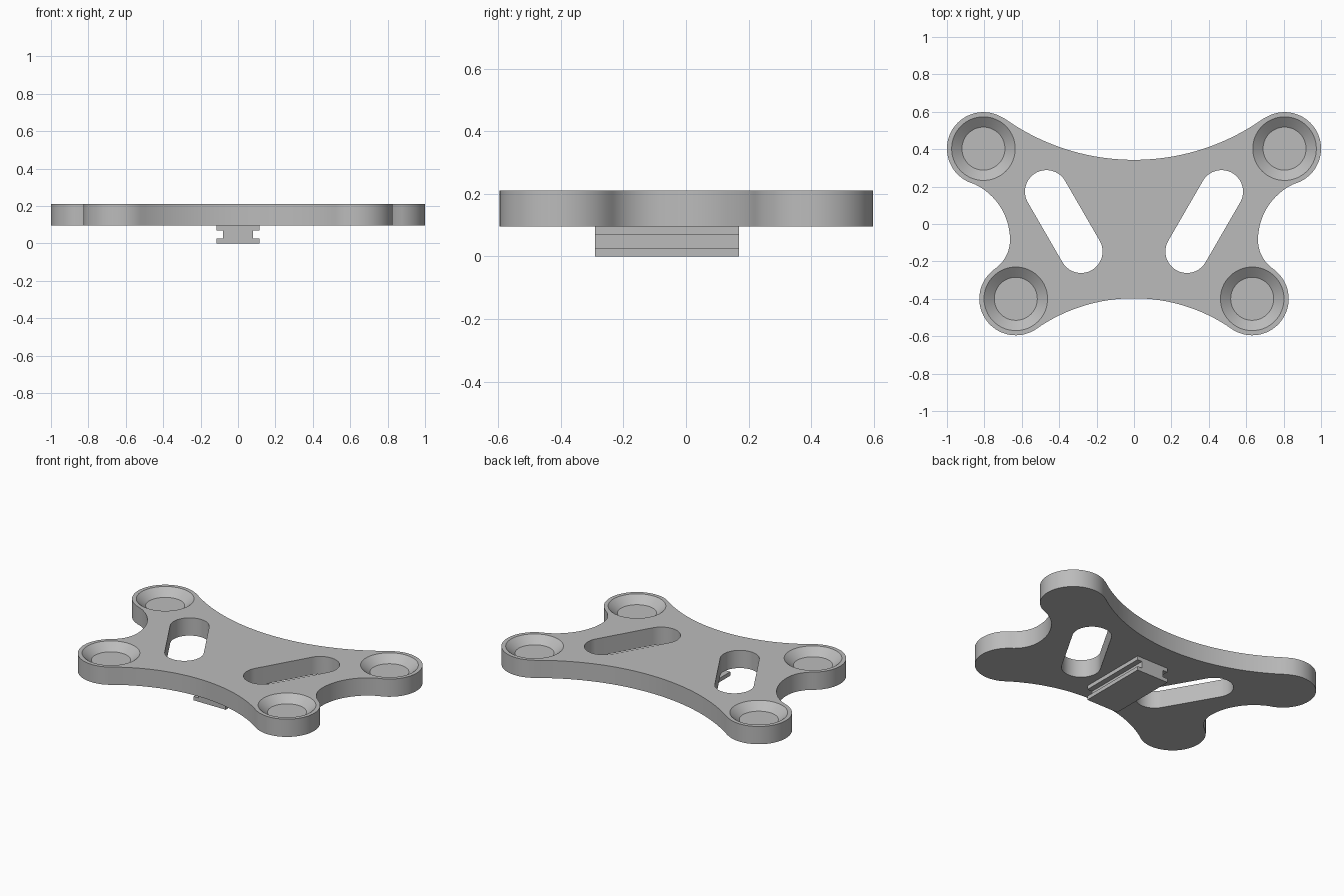
import bpy, bmesh
from math import atan2, cos, sin, pi, ceil
from mathutils import Vector

cube = bpy.data.objects.get("Cube")
if cube:
    bpy.data.objects.remove(cube, do_unlink=True)

grey = bpy.data.materials.new("plain grey")
grey.use_nodes = True
COLOUR = (0.5, 0.5, 0.5, 1)
grey.diffuse_color = COLOUR
grey.node_tree.nodes["Principled BSDF"].inputs["Base Color"].default_value = COLOUR

BOTTOM, TOP = 0.095, 0.21
LOBE = 0.195
REAR, FRONT = Vector((0.805, 0.403)), Vector((0.632, -0.4))


def arc(centre, radius, start, end, turn):
    """Points from start to end around centre; turn is 1 for anticlockwise."""
    a = atan2(*(start - centre).yx)
    sweep = turn * ((turn * (atan2(*(end - centre).yx) - a)) % (2 * pi))
    n = max(6, ceil(abs(sweep) / (pi / 36)), ceil(abs(sweep) * radius / 0.035))
    return [centre + radius * Vector((cos(a + sweep * i / n), sin(a + sweep * i / n)))
            for i in range(n + 1)]


def prism(name, points, offset):
    """Extrude a closed loop of 3D points along an offset."""
    bm = bmesh.new()
    face = bm.faces.new([bm.verts.new(p) for p in points])
    out = bmesh.ops.extrude_face_region(bm, geom=[face])["geom"]
    bmesh.ops.translate(bm, vec=offset, verts=[v for v in out if isinstance(v, bmesh.types.BMVert)])
    bmesh.ops.recalc_face_normals(bm, faces=bm.faces[:])
    mesh = bpy.data.meshes.new(name)
    bm.to_mesh(mesh)
    bm.free()
    obj = bpy.data.objects.new(name, mesh)
    bpy.context.collection.objects.link(obj)
    mesh.materials.append(grey)
    return obj


def cut(target, cutter):
    """Subtract the cutter and remove it."""
    mod = target.modifiers.new("cut", 'BOOLEAN')
    mod.operation, mod.solver, mod.object = 'DIFFERENCE', 'EXACT', cutter
    bpy.context.view_layer.objects.active = target
    bpy.ops.object.modifier_apply(modifier=mod.name)
    bpy.data.objects.remove(cutter, do_unlink=True)


# Plate outline: tangent arcs down the left half, then mirrored
circles = [(Vector((0, 1.537)), 1.194, 1), (REAR, LOBE, -1),
           (Vector((0.994, -0.086)), 0.331, 1), (Vector((0.849, -0.086)), 0.186, 1),
           (FRONT, LOBE, -1), (Vector((0, -1.313)), 0.916, 1)]
joins = [Vector((0, 0.343))]
for (c0, r0, _), (c1, _, _) in zip(circles, circles[1:]):
    joins.append(c0 + (c1 - c0).normalized() * r0)
joins.append(Vector((0, -0.397)))
half = [joins[0]]
for (c, r, turn), start, end in zip(circles, joins, joins[1:]):
    half += arc(c, r, start, end, turn)[1:]
outline = half + [Vector((-p.x, p.y)) for p in reversed(half[1:-1])]
plate = prism("mounting_plate", [(p.x, p.y, BOTTOM) for p in outline], (0, 0, TOP - BOTTOM))

# Slanted slots and conical dishes on both sides
DEPTH, RIM, FLOOR, LIFT = 0.045, 0.17, 0.115, 0.02
SLOPE = (RIM - FLOOR) / DEPTH
for side in (1, -1):
    a, b = Vector((0.468 * side, 0.173)), Vector((0.283 * side, -0.147))
    across = (b - a).orthogonal().normalized() * 0.115
    loop = arc(a, 0.115, a - across, a + across, -1) + arc(b, 0.115, b + across, b - across, -1)
    # Keep the half circles on the outer ends of the slot
    if (loop[9] - a).dot(b - a) > 0:
        loop = arc(a, 0.115, a - across, a + across, 1) + arc(b, 0.115, b + across, b - across, 1)
    cut(plate, prism("slot_cutter", [(p.x, p.y, 0) for p in loop], (0, 0, 0.4)))
    for c in (REAR, FRONT):
        bpy.ops.mesh.primitive_cone_add(
            vertices=64, radius1=FLOOR, radius2=RIM + SLOPE * LIFT, depth=DEPTH + LIFT,
            location=(c.x * side, c.y, TOP + (LIFT - DEPTH) / 2))
        dish = bpy.context.object
        dish.data.materials.append(grey)
        cut(plate, dish)

# Grooved rail under the plate
WIDE, WEB, LIP = 0.115, 0.08, 0.025
right = [(WIDE, 0), (WIDE, LIP), (WEB, LIP), (WEB, 0.07), (WIDE, 0.07), (WIDE, BOTTOM)]
profile = right + [(-x, z) for x, z in reversed(right)]
rail = prism("slide_rail", [(x, -0.29, z) for x, z in profile], (0, 0.46, 0))

# Smooth the curved walls, keep the edges sharp
bpy.ops.object.select_all(action='DESELECT')
plate.select_set(True)
bpy.context.view_layer.objects.active = plate
bpy.ops.object.shade_smooth_by_angle(angle=0.5)
